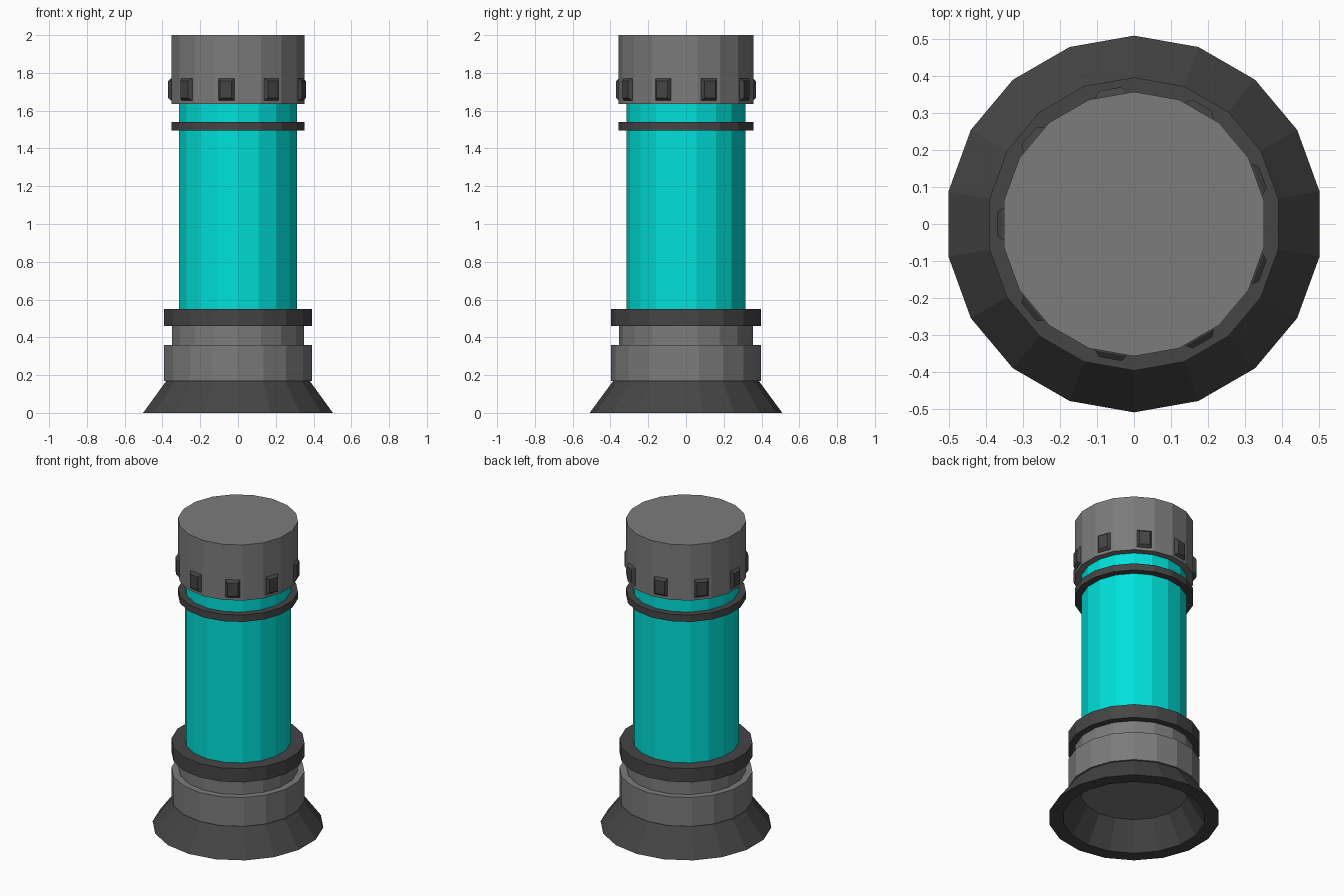
import bpy, bmesh, math
from mathutils import Matrix

if "Cube" in bpy.data.objects:
    bpy.data.objects.remove(bpy.data.objects["Cube"])

SIDES = 18
STEP = 2 * math.pi / SIDES


def material(name, rgb):
    m = bpy.data.materials.new(name)
    m.diffuse_color = (*rgb, 1)
    m.use_nodes = True
    m.node_tree.nodes["Principled BSDF"].inputs["Base Color"].default_value = m.diffuse_color
    return m


DARK = material("dark_grey", (0.06, 0.06, 0.06))
GREY = material("mid_grey", (0.2, 0.2, 0.2))
CYAN = material("cyan", (0.0, 0.75, 0.7))


def finish(bm, name, mat):
    bmesh.ops.recalc_face_normals(bm, faces=bm.faces[:])
    mesh = bpy.data.meshes.new(name)
    bm.to_mesh(mesh)
    bm.free()
    mesh.materials.append(mat)
    ob = bpy.data.objects.new(name, mesh)
    bpy.context.collection.objects.link(ob)
    return ob


def lathe(name, profile, mat, closed=False):
    """Revolve (radius, z) points; closed profiles make rings, open ones get end caps."""
    bm = bmesh.new()
    rings = []
    for r, z in profile:
        rings.append([bm.verts.new((r * math.cos((i + 0.5) * STEP),
                                    r * math.sin((i + 0.5) * STEP), z))
                      for i in range(SIDES)])
    pairs = list(zip(rings, rings[1:]))
    if closed:
        pairs.append((rings[-1], rings[0]))
    else:
        bm.faces.new(rings[0])
        bm.faces.new(rings[-1])
    for a, b in pairs:
        for i in range(SIDES):
            j = (i + 1) % SIDES
            bm.faces.new((a[i], a[j], b[j], b[i]))
    return finish(bm, name, mat)


# Flared hollow foot
lathe("flared_foot", [(0.425, 0), (0.51, 0), (0.385, 0.17), (0.32, 0.17)], DARK, closed=True)
# Stepped base collar and neck
lathe("base_collar", [(0.397, 0.17), (0.397, 0.36), (0.355, 0.36), (0.355, 0.46)], GREY)
# Flange holding the tube
lathe("base_flange", [(0.397, 0.46), (0.397, 0.55)], DARK)
# Glowing tube
lathe("tube", [(0.316, 0.55), (0.316, 1.635)], CYAN)
# Thin band around the tube
lathe("tube_band", [(0.31, 1.495), (0.358, 1.495), (0.358, 1.54), (0.31, 1.54)], DARK, closed=True)
# Top cap
lathe("top_cap", [(0.358, 1.635), (0.358, 2.0)], GREY)

# Bevelled studs on every second face of the cap
for k in range(9):
    bm = bmesh.new()
    loops = []
    for x, w, h in ((0.345, 0.045, 0.059), (0.356, 0.043, 0.057), (0.371, 0.031, 0.044)):
        loops.append([bm.verts.new((x, sy * w, 1.712 + sz * h))
                      for sy, sz in ((-1, -1), (1, -1), (1, 1), (-1, 1))])
    bm.faces.new(loops[0])
    bm.faces.new(loops[-1])
    for a, b in zip(loops, loops[1:]):
        for i in range(4):
            j = (i + 1) % 4
            bm.faces.new((a[i], a[j], b[j], b[i]))
    bm.transform(Matrix.Rotation(math.pi + k * 2 * STEP, 4, 'Z'))
    finish(bm, f"cap_stud_{k + 1}", DARK)
